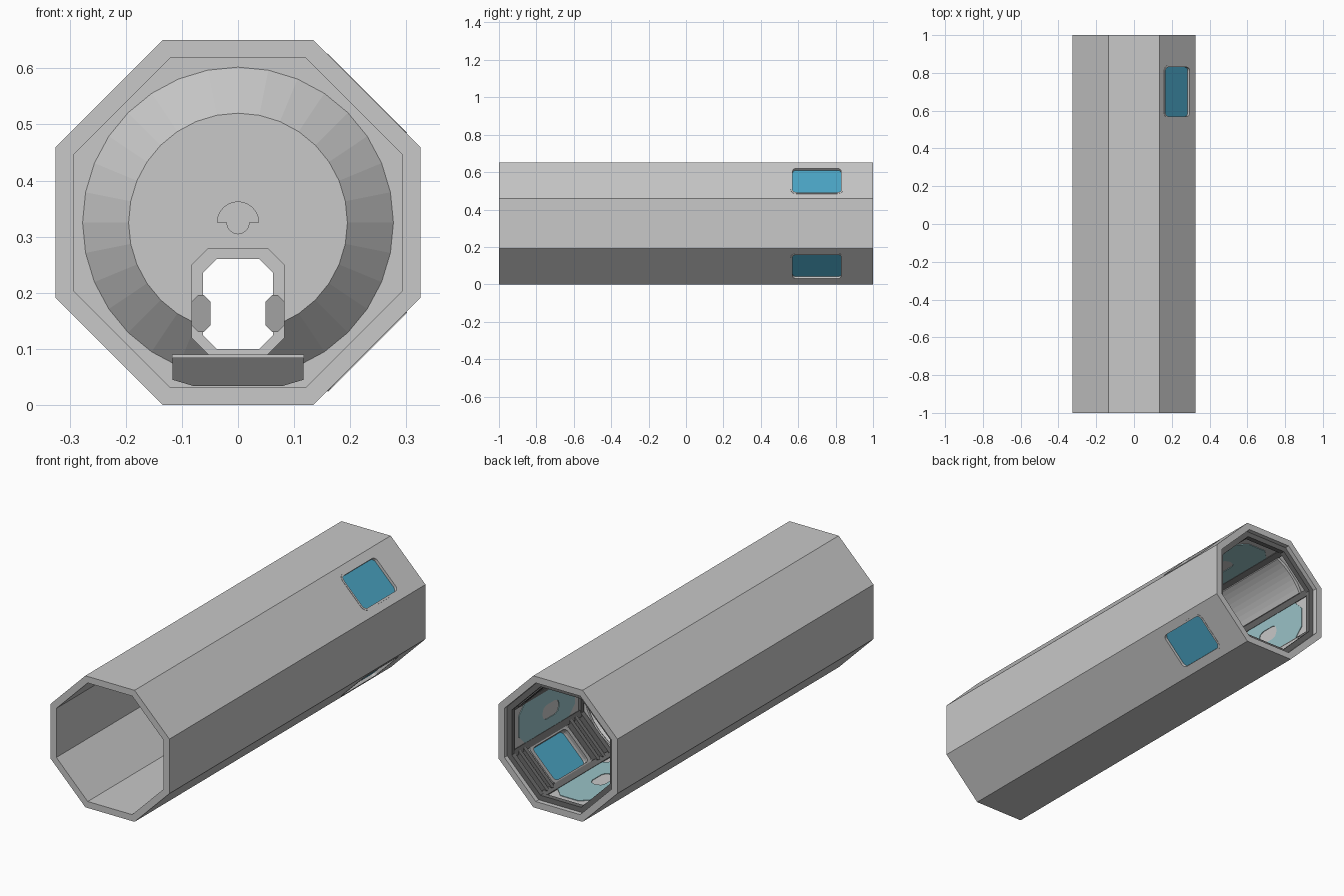
import bpy, bmesh
from math import pi, cos, sin, tan, radians
from mathutils import Matrix

old = bpy.data.objects.get("Cube")
if old:
    bpy.data.objects.remove(old, do_unlink=True)

MID = 0.325          # height of the tube axis, also its outer apothem
INNER = 0.293        # apothem of the inner skin


def material(name, rgb):
    m = bpy.data.materials.new(name)
    m.use_nodes = True
    color = (*rgb, 1)
    m.diffuse_color = color
    m.node_tree.nodes["Principled BSDF"].inputs["Base Color"].default_value = color
    return m


GREY = material("light grey", (0.58, 0.58, 0.58))
MIDGREY = material("mid grey", (0.36, 0.36, 0.36))
DARK = material("dark grey", (0.15, 0.15, 0.15))
BLUE = material("window blue", (0.07, 0.38, 0.56))
PALE = material("pale blue", (0.32, 0.54, 0.57))


# ---- outlines -------------------------------------------------------------
def circle(r, n=32, cx=0, cy=0, start=0, sweep=2 * pi):
    return [(cx + r * cos(start + sweep * i / n), cy + r * sin(start + sweep * i / n))
            for i in range(n)]


def octagon(apothem):
    return circle(apothem / cos(pi / 8), 8, 0, MID, pi / 8)


def rounded(w, h, r, segs=4, cx=0, cy=0):
    pts = []
    for k, (sx, sy) in enumerate([(1, 1), (-1, 1), (-1, -1), (1, -1)]):
        for i in range(segs + 1):
            a = pi / 2 * (k + i / segs)
            pts.append((cx + sx * (w / 2 - r) + r * cos(a), cy + sy * (h / 2 - r) + r * sin(a)))
    return pts


# ---- placement frames -----------------------------------------------------
def across(y):
    """Outline plane is x/z, thickness runs along y."""
    return Matrix(((1, 0, 0, 0), (0, 0, -1, y), (0, 1, 0, 0), (0, 0, 0, 1)))


def wall(deg, out):
    """Outline plane lies on a tube wall: u around the tube, v along y."""
    c, s = cos(radians(deg)), sin(radians(deg))
    return Matrix(((s, 0, c, c * out), (0, 1, 0, 0), (-c, 0, s, MID + s * out), (0, 0, 0, 1)))


# ---- builders -------------------------------------------------------------
def add(name, mesh, mat):
    mesh.name = name
    mesh.materials.clear()
    mesh.materials.append(mat)
    ob = bpy.data.objects.new(name, mesh)
    bpy.context.collection.objects.link(ob)
    return ob


def evaluated_mesh(ob):
    bpy.context.view_layer.update()
    dg = bpy.context.evaluated_depsgraph_get()
    return bpy.data.meshes.new_from_object(ob.evaluated_get(dg))


def plate(name, loops, thick, frame, mat):
    """Filled outline with holes, given a thickness."""
    cu = bpy.data.curves.new(name, 'CURVE')
    cu.dimensions = '2D'
    cu.fill_mode = 'BOTH'
    cu.extrude = thick / 2
    for pts in loops:
        sp = cu.splines.new('POLY')
        sp.points.add(len(pts) - 1)
        for p, (x, y) in zip(sp.points, pts):
            p.co = (x, y, 0, 1)
        sp.use_cyclic_u = True
    tmp = bpy.data.objects.new(name, cu)
    bpy.context.collection.objects.link(tmp)
    mesh = evaluated_mesh(tmp)
    bpy.data.objects.remove(tmp)
    bm = bmesh.new()
    bm.from_mesh(mesh)
    bmesh.ops.remove_doubles(bm, verts=bm.verts, dist=1e-5)
    bm.transform(frame)
    bmesh.ops.recalc_face_normals(bm, faces=bm.faces)
    for f in bm.faces:
        f.smooth = False
    bm.to_mesh(mesh)
    bm.free()
    return add(name, mesh, mat)


def cut(ob, cutters):
    for c in cutters:
        m = ob.modifiers.new("cut", 'BOOLEAN')
        m.operation, m.solver, m.object = 'DIFFERENCE', 'EXACT', c
    mesh, mat = evaluated_mesh(ob), ob.data.materials[0]
    ob.modifiers.clear()
    ob.data = mesh
    mesh.materials.clear()
    mesh.materials.append(mat)
    for c in cutters:
        bpy.data.objects.remove(c)


# ---- tube shell with two window openings ----------------------------------
WINDOW = (0.18, 0.26, 0.02)
WY = 0.7
shell = plate("tube_shell", [octagon(MID), octagon(INNER)], 2, across(0), GREY)
cut(shell, [plate("window_cutter", [rounded(*WINDOW, cy=WY)], 0.2, wall(d, 0.31), DARK)
            for d in (45, -45)])

# ---- windows on the left diagonals ----------------------------------------
for deg, tag in ((45, "upper"), (-45, "lower")):
    hole = rounded(*WINDOW, cy=WY)
    plate(tag + "_window_glass", [hole], 0.006, wall(deg, 0.309), BLUE)
    plate(tag + "_window_border", [rounded(0.2, 0.28, 0.03, cy=WY), hole], 0.003,
          wall(deg, MID), GREY)
    plate(tag + "_window_inner_frame", [rounded(0.215, 0.3, 0.03, cy=WY), hole], 0.02,
          wall(deg, 0.286), MIDGREY)
    for i, v in enumerate((0.48, 0.52, 0.88, 0.92)):
        plate(f"{tag}_window_rib_{i}", [rounded(0.22, 0.02, 0.004, 1, cy=v)], 0.03,
              wall(deg, 0.28), DARK)

# ---- rear room lining ------------------------------------------------------
for deg, tag in ((0, "left"), (90, "ceiling"), (180, "right"), (270, "floor")):
    plate(tag + "_panel", [rounded(0.236, 0.5, 0.02, cy=0.69)], 0.014, wall(deg, 0.287), GREY)
    plate(tag + "_panel_inlay", [rounded(0.2, 0.44, 0.05, 1, cy=0.69),
                                 rounded(0.07, 0.13, 0.03, 2, cx=0.01, cy=0.66)],
          0.004, wall(deg, 0.279), PALE)

# curved padding on the windowless diagonals
for deg, tag in ((135, "upper"), (225, "lower")):
    a, half = radians(deg), radians(20)
    arc = circle(0.28, 8, 0, MID, a - half, 2 * half) + [(0.28 * cos(a + half), MID + 0.28 * sin(a + half))]
    back = [(x * 1.06, MID + (z - MID) * 1.06) for x, z in reversed(arc)]
    plate(tag + "_right_padding", [arc + back], 0.46, across(0.69), GREY)

# octagonal ring frames and corner struts
for i, y in enumerate((0.425, 0.965)):
    plate(f"room_ring_{i}", [octagon(INNER), octagon(0.268)], 0.025, across(y), DARK)
for k in range(8):
    plate(f"corner_strut_{k}", [rounded(0.03, 0.54, 0.005, 1, cy=0.69)], 0.02,
          wall(22.5 + 45 * k, 0.3), DARK)

# ---- bulkhead with a protruding domed end ----------------------------------
plate("bulkhead_flange", [octagon(INNER), circle(0.277, 32, 0, MID)], 0.01, across(0.4), GREY)

bm = bmesh.new()
bmesh.ops.create_cone(bm, cap_ends=True, segments=32, radius1=0.277, radius2=0.195, depth=0.08)
rear_cap = [f for f in bm.faces if f.normal.z < -0.9]
bmesh.ops.delete(bm, geom=rear_cap, context='FACES')
bm.transform(across(0.355) @ Matrix.Translation((0, MID, 0)))
bmesh.ops.recalc_face_normals(bm, faces=bm.faces)
dome_mesh = bpy.data.meshes.new("bulkhead_dome")
bm.to_mesh(dome_mesh)
bm.free()
dome = add("bulkhead_dome", dome_mesh, GREY)
dome.modifiers.new("thickness", 'SOLIDIFY').thickness = 0.01

port = circle(0.037, 12, 0, MID, 0, pi) + [(-0.037, MID), (-0.02, MID)] \
    + circle(0.02, 8, 0, MID, pi, pi)[1:] + [(0.02, MID)]
doorway = rounded(0.124, 0.16, 0.024, 1, 0, 0.18)
door_outer = rounded(0.166, 0.19, 0.03, 1, 0, 0.185)
cut(dome, [plate("port_cutter", [port], 0.3, across(0.33), DARK),
           plate("door_cutter", [doorway], 0.3, across(0.33), DARK)])

# ---- doorway, handles and porch --------------------------------------------
plate("door_frame", [door_outer, doorway], 0.07, across(0.335), GREY)
for side, tag in ((1, "left"), (-1, "right")):
    plate(tag + "_door_handle", [rounded(0.034, 0.066, 0.012, 1, side * 0.066, 0.163)],
          0.03, across(0.295), MIDGREY)
plate("porch_step", [rounded(0.236, 0.006, 0.001, 1, 0, 0.087)], 0.14, across(0.32), GREY)
plate("porch_support", [[(-0.117, 0.084), (-0.117, 0.045), (-0.08, 0.034),
                         (0.08, 0.034), (0.117, 0.045), (0.117, 0.084)]],
      0.12, across(0.325), DARK)
